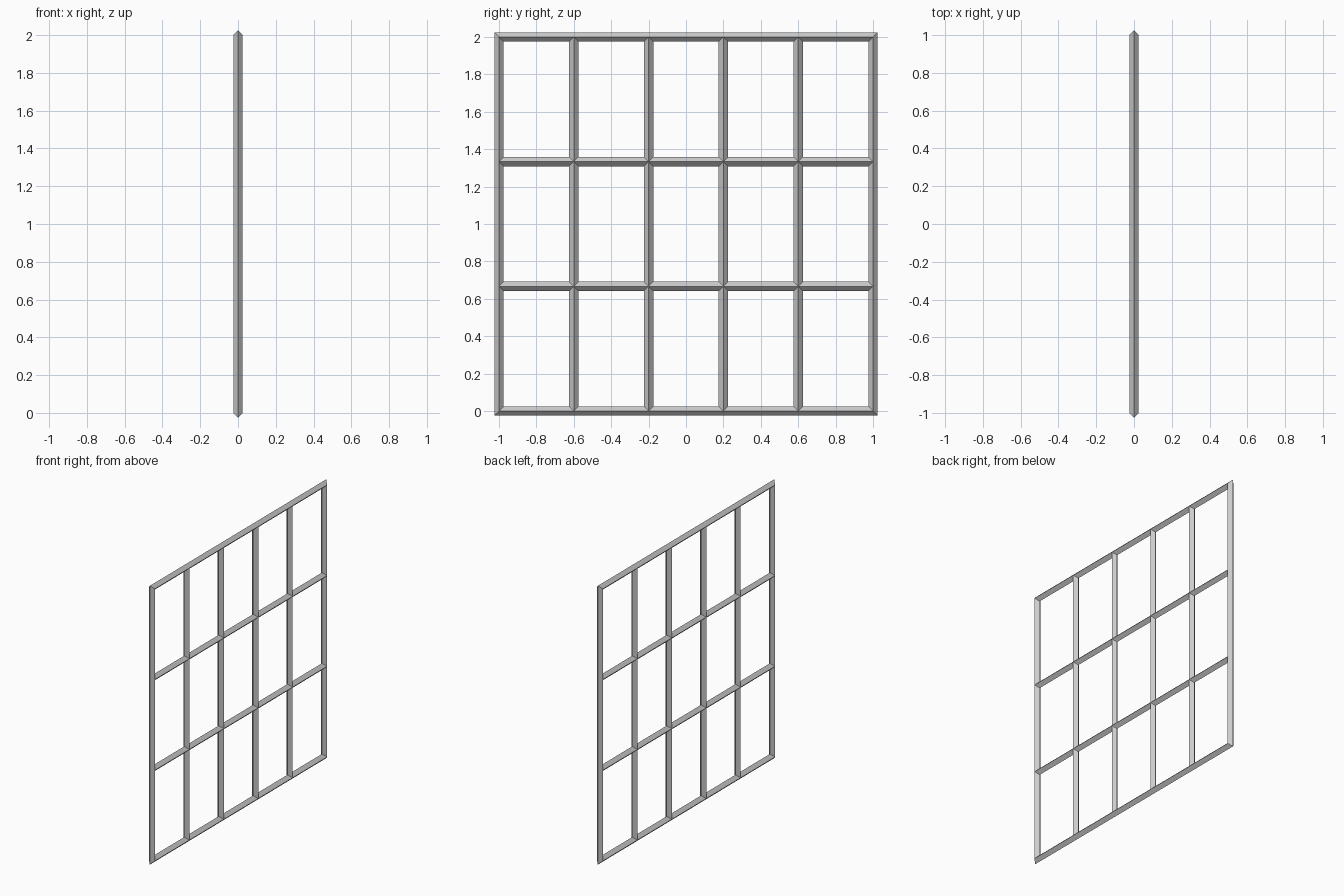
import bpy, bmesh
from mathutils import Matrix

if "Cube" in bpy.data.objects:
    bpy.data.objects.remove(bpy.data.objects["Cube"])

# flat 5 x 3 pane grid, stood up in the YZ plane
bm = bmesh.new()
ys = [-1 + 0.4 * i for i in range(6)]
zs = [2 * j / 3 for j in range(4)]
grid = [[bm.verts.new((0, y, z)) for y in ys] for z in zs]
for j in range(3):
    for i in range(5):
        bm.faces.new((grid[j][i], grid[j][i + 1], grid[j + 1][i + 1], grid[j + 1][i]))
mesh = bpy.data.meshes.new("lattice_frame")
bm.to_mesh(mesh)
bm.free()
frame = bpy.data.objects.new("lattice_frame", mesh)
bpy.context.collection.objects.link(frame)

# turn pane edges into mitred bars: diamond inside, flat outer border
wire = frame.modifiers.new("bars", 'WIREFRAME')
wire.thickness = 0.05
wire.offset = 0
wire.use_boundary = True
wire.use_even_offset = True
wire.use_replace = True
